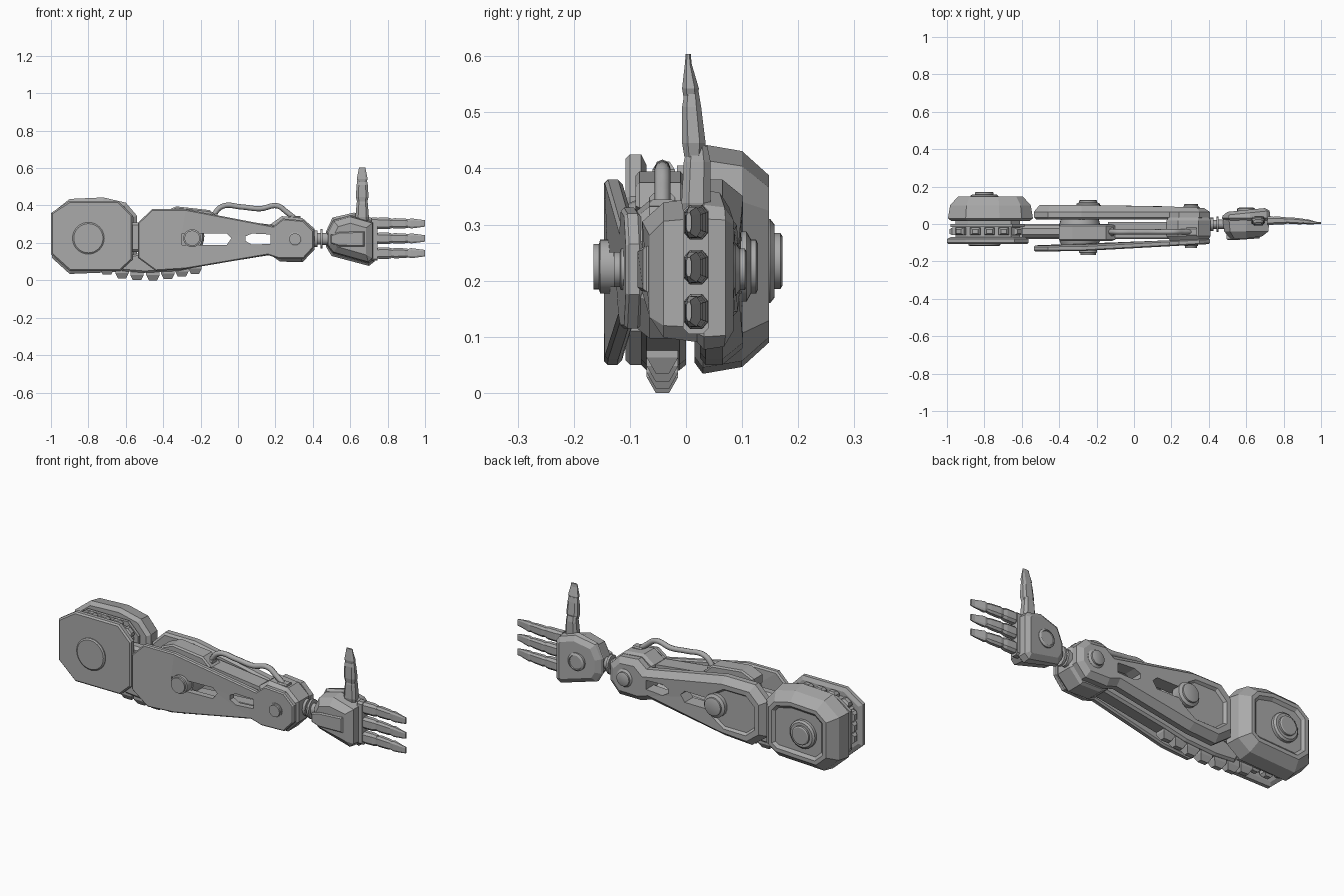
import bpy, bmesh, math
from mathutils import Vector

if "Cube" in bpy.data.objects:
    bpy.data.objects.remove(bpy.data.objects["Cube"])

grey = bpy.data.materials.new("metal grey")
grey.diffuse_color = (0.4, 0.4, 0.4, 1)
grey.use_nodes = True
grey.node_tree.nodes["Principled BSDF"].inputs["Base Color"].default_value = grey.diffuse_color


def finish(name, bm, smooth=False):
    bmesh.ops.recalc_face_normals(bm, faces=bm.faces)
    me = bpy.data.meshes.new(name)
    bm.to_mesh(me)
    bm.free()
    me.materials.append(grey)
    ob = bpy.data.objects.new(name, me)
    bpy.context.collection.objects.link(ob)
    if smooth:
        bpy.context.view_layer.objects.active = ob
        ob.select_set(True)
        bpy.ops.object.shade_smooth_by_angle()
        ob.select_set(False)
    return ob


def loft(name, rings, smooth=False):
    """Skin a stack of equal-length point rings and cap both ends."""
    bm = bmesh.new()
    vs = [[bm.verts.new(p) for p in r] for r in rings]
    n = len(vs[0])
    for a, b in zip(vs, vs[1:]):
        for i in range(n):
            bm.faces.new((a[i], a[(i + 1) % n], b[(i + 1) % n], b[i]))
    bm.faces.new(vs[0])
    bm.faces.new(vs[-1])
    return finish(name, bm, smooth)


def inset(pts, d):
    """Offset a clockwise xz outline inward by d."""
    out, n = [], len(pts)
    for i in range(n):
        p, q, r = (Vector(pts[(i + k) % n]) for k in (-1, 0, 1))
        a, b = (q - p).normalized(), (r - q).normalized()
        na, nb = Vector((a.y, -a.x)), Vector((b.y, -b.x))
        out.append(q + (na + nb) * d / (1 + na.dot(nb)))
    return out


def plate(name, outline, layers):
    """Outline in xz, layers of (inset, y); y may be a function of x."""
    rings = []
    for d, y in layers:
        rings.append([(x, y(x) if callable(y) else y, z) for x, z in inset(outline, d)])
    return loft(name, rings)


def box(name, x0, x1, y0, y1, z0, z1, t=0.0):
    """Box with all edges along x chamfered by t."""
    sec = [(y0 + t, z0), (y1 - t, z0), (y1, z0 + t), (y1, z1 - t),
           (y1 - t, z1), (y0 + t, z1), (y0, z1 - t), (y0, z0 + t)] if t else \
          [(y0, z0), (y1, z0), (y1, z1), (y0, z1)]
    return loft(name, [[(x, y, z) for y, z in sec] for x in (x0, x1)])


def knob(name, x, z, steps, n=24):
    """Turned part on the y axis from (radius, y) steps."""
    ring = [(math.cos(2 * math.pi * i / n), math.sin(2 * math.pi * i / n)) for i in range(n)]
    return loft(name, [[(x + r * c, y, z + r * s) for c, s in ring] for r, y in steps], True)


def cut(ob, cutter):
    cutter.hide_render = True
    cutter.hide_viewport = True
    m = ob.modifiers.new("hole", 'BOOLEAN')
    m.operation, m.object, m.solver = 'DIFFERENCE', cutter, 'EXACT'


# Shoulder: front plate, toothed drum and faceted rear shell
front_oct = [(-1, .36), (-.9, .425), (-.64, .425), (-.565, .35), (-.565, .11),
             (-.63, .05), (-.9, .05), (-1, .14)]
plate("shoulder_front_plate", front_oct, [(.02, -.07), (0, -.08), (0, -.1), (.008, -.108)])
knob("shoulder_front_cap", -.8, .225, [(.085, -.1), (.085, -.113), (.078, -.118)], 32)
plate("shoulder_drum", front_oct, [(.045, -.075), (.045, .04)])
plate("shoulder_drum_rim", front_oct, [(.02, -.016), (.02, .0)])
shell = [(-.995, .36), (-.9, .435), (-.72, .443), (-.6, .415), (-.54, .345),
         (-.54, .1), (-.62, .045), (-.9, .034), (-.995, .12)]
plate("shoulder_rear_shell", shell,
      [(.02, .015), (0, .03), (.012, .1), (.055, .148), (.075, .148), (.09, .135)])
knob("shoulder_rear_knob", -.8, .235,
     [(.075, .13), (.075, .15), (.065, .158), (.05, .158), (.05, .168), (.044, .172)])

# Teeth around the drum rim
rim = inset(front_oct, .045)
for i in range(len(rim)):
    a, b = rim[i], rim[(i + 1) % len(rim)]
    if i == 3:
        continue
    d = b - a
    count = max(1, round(d.length / .07))
    u = d.normalized()
    out = Vector((-u.y, u.x))
    for k in range(count):
        c = a + d * (k + .5) / count
        rings = []
        for h, w, t in ((-.01, .027, .02), (.018, .027, .02), (.032, .015, .011)):
            p = c + out * h
            rings.append([(p.x + u.x * w * s, -.04 + t * q, p.y + u.y * w * s)
                          for s, q in ((-1, -1), (1, -1), (1, 1), (-1, 1))])
        loft("rim_tooth", rings)

# Forearm side plates with matching slots
arm = [(-.535, .307), (-.46, .38), (-.28, .38), (.19, .29), (.24, .33), (.35, .32),
       (.405, .265), (.405, .175), (.35, .115), (.22, .115), (.16, .135), (-.28, .06),
       (-.44, .05), (-.535, .12)]


def front_y(x):
    return -.146 + max(0, x + .3) * .055


front = plate("forearm_front_plate", arm,
              [(.008, lambda x: front_y(x) + .032), (0, lambda x: front_y(x) + .024),
               (0, lambda x: front_y(x) + .006), (.006, front_y)])
rear = plate("forearm_rear_plate", arm,
             [(.012, .025), (0, .035), (0, .065), (.03, lambda x: .102 - max(0, x) * .045)])
slots = [[(-.3, .25), (-.06, .25), (-.035, .225), (-.06, .19), (-.3, .19)],
         [(.04, .235), (.075, .25), (.175, .245), (.175, .195), (.075, .19), (.04, .21)]]
for s in slots:
    c = plate("slot_cutter", s, [(0, -.3), (0, .3)])
    cut(front, c)
    cut(rear, c)
elbow_oct = [(-.49, .28), (-.43, .335), (-.29, .335), (-.2, .28), (-.2, .16),
             (-.29, .1), (-.43, .1), (-.49, .15)]
cut(rear, plate("elbow_recess_cutter", elbow_oct, [(.02, .088), (-.005, .12)]))

# Bolts through the plates
for x, z, r, yf, yr in ((-.245, .225, .048, -.165, .128), (.305, .22, .037, -.128, .108)):
    knob("bolt_front", x, z, [(r, -.08), (r, yf + .012), (r * .85, yf + .01), (r * .85, yf)])
    knob("bolt_rear", x, z, [(r * 1.3, .06), (r * 1.3, yr - .02), (r, yr - .012),
                             (r, yr - .003), (r * .85, yr)])

# Inner frame: elbow drum, upper pad, lower beam, links
knob("elbow_drum", -.29, .235, [(.1, -.11), (.11, -.085), (.11, -.005), (.1, .03)], 32)
plate("upper_pad", [(-.4, .365), (-.33, .395), (-.15, .375), (-.1, .33), (-.17, .31), (-.4, .32)],
      [(.008, -.09), (0, -.083), (0, -.01), (.008, -.003)])
plate("upper_beam", [(-.14, .335), (.2, .295), (.2, .262), (-.14, .275)], [(0, -.075), (0, .01)])
plate("lower_beam", [(-.66, .12), (-.5, .15), (-.3, .16), (.2, .19), (.2, .14), (-.2, .075),
                     (-.32, .05), (-.5, .04), (-.62, .05)], [(.01, -.08), (0, -.07), (0, -.012), (.01, 0)])
box("shoulder_link", -.6, -.36, -.072, -.008, .15, .31, .015)

# Tapered teeth under the beam
for x, z in ((-.7, .03), (-.62, .01), (-.54, .001), (-.455, 0), (-.375, .008), (-.3, .02), (-.23, .035)):
    loft("underside_tooth", [[(x + sx * w, -.042 + sy * t, h) for sx, sy in ((-1, -1), (1, -1), (1, 1), (-1, 1))]
                             for h, w, t in ((z + .06, .036, .028), (z + .028, .036, .028), (z, .022, .012))])

# Wrist housing and wrist joint
housing = [(.175, .3), (.235, .343), (.345, .332), (.41, .275), (.41, .165), (.345, .097), (.225, .1), (.175, .135)]
plate("wrist_housing", housing, [(.02, -.09), (0, -.065), (0, .02), (.01, .035)])
for x0, x1, r in ((.4, .425, .045), (.425, .44, .03), (.44, .452, .052), (.452, .49, .032)):
    loft("wrist_joint", [[(x, -.002 + r * .8 * math.cos(a * math.pi / 8), .222 + r * math.sin(a * math.pi / 8))
                          for a in range(16)] for x in (x0, x1)], True)

# Hose over the forearm
cu = bpy.data.curves.new("hose", 'CURVE')
cu.dimensions = '3D'
cu.bevel_depth, cu.bevel_resolution, cu.resolution_u = .014, 2, 6
sp = cu.splines.new('BEZIER')
path = [(-.14, .335), (-.085, .395), (.02, .392), (.12, .383), (.21, .398), (.26, .365), (.31, .325)]
sp.bezier_points.add(len(path) - 1)
for b, (x, z) in zip(sp.bezier_points, path):
    b.co = (x, -.042, z)
    b.handle_left_type = b.handle_right_type = 'AUTO'
cu.materials.append(grey)
bpy.context.collection.objects.link(bpy.data.objects.new("hose", cu))
box("hose_clamp_elbow", -.16, -.11, -.065, -.02, .31, .355, .006)
box("hose_clamp_wrist", .28, .335, -.065, -.02, .3, .345, .006)

# Hand: palm, raised pad and rear guard
hand = [(.47, .255), (.505, .325), (.6, .352), (.73, .315), (.73, .115), (.7, .085), (.505, .14), (.47, .185)]
plate("palm", hand, [(.045, lambda x: -.078 + max(0, x - .6) * .15), (.012, -.04), (.005, .02), (.012, .035)])
pad = [(.495, .243), (.54, .258), (.675, .262), (.675, .18), (.54, .182), (.495, .197)]
plate("palm_pad", pad, [(0, -.04), (0, lambda x: -.08 + max(0, x - .6) * .13),
                        (.006, lambda x: -.086 + max(0, x - .6) * .13)])
guard = [(.47, .26), (.505, .335), (.62, .362), (.71, .335), (.73, .31), (.73, .1), (.7, .077), (.5, .13), (.47, .18)]
plate("hand_rear_guard", guard,
      [(.012, .02), (0, .032), (.005, lambda x: .045 + (x - .47) * .1), (.03, lambda x: .062 + (x - .47) * .1)])
knob("hand_rear_knob", .6, .225, [(.048, .05), (.048, .082), (.038, .088), (.036, .084)])
box("knuckle_bar", .715, .745, -.005, .04, .105, .335, .01)


# Fingers and thumb: three tapered segments each
def digit(name, place, segments):
    for a0, a1, w0, w1, c0, c1, t0, t1 in segments:
        m = (a1 - a0) * .22
        rings = []
        for a, w, c, t in ((a0, w0 * .8, c0, t0 * .8), (a0 + m, w0, c0, t0),
                           (a1 - m, w1, c1, t1), (a1, w1 * .85, c1, t1 * .75)):
            rings.append([place(a, c + t * q, w * s) for s, q in
                          ((-1, -.5), (-.6, -1), (.6, -1), (1, -.5), (1, .5), (.6, 1), (-.6, 1), (-1, .5))])
        loft(name, rings)


for z in (.304, .224, .145):
    digit("finger", lambda a, y, w, z=z: (a, y, z + w),
          [(.735, .822, .031, .031, .018, .018, .022, .02),
           (.815, .915, .028, .026, .018, .014, .018, .016),
           (.905, 1.0, .027, .02, .012, .005, .014, .006)])
digit("thumb", lambda a, y, w: (.664 + w, y, a),
      [(.31, .44, .036, .03, .018, .02, .026, .024),
       (.42, .535, .034, .03, .014, .01, .021, .017),
       (.525, .604, .029, .02, .008, .004, .015, .006)])
